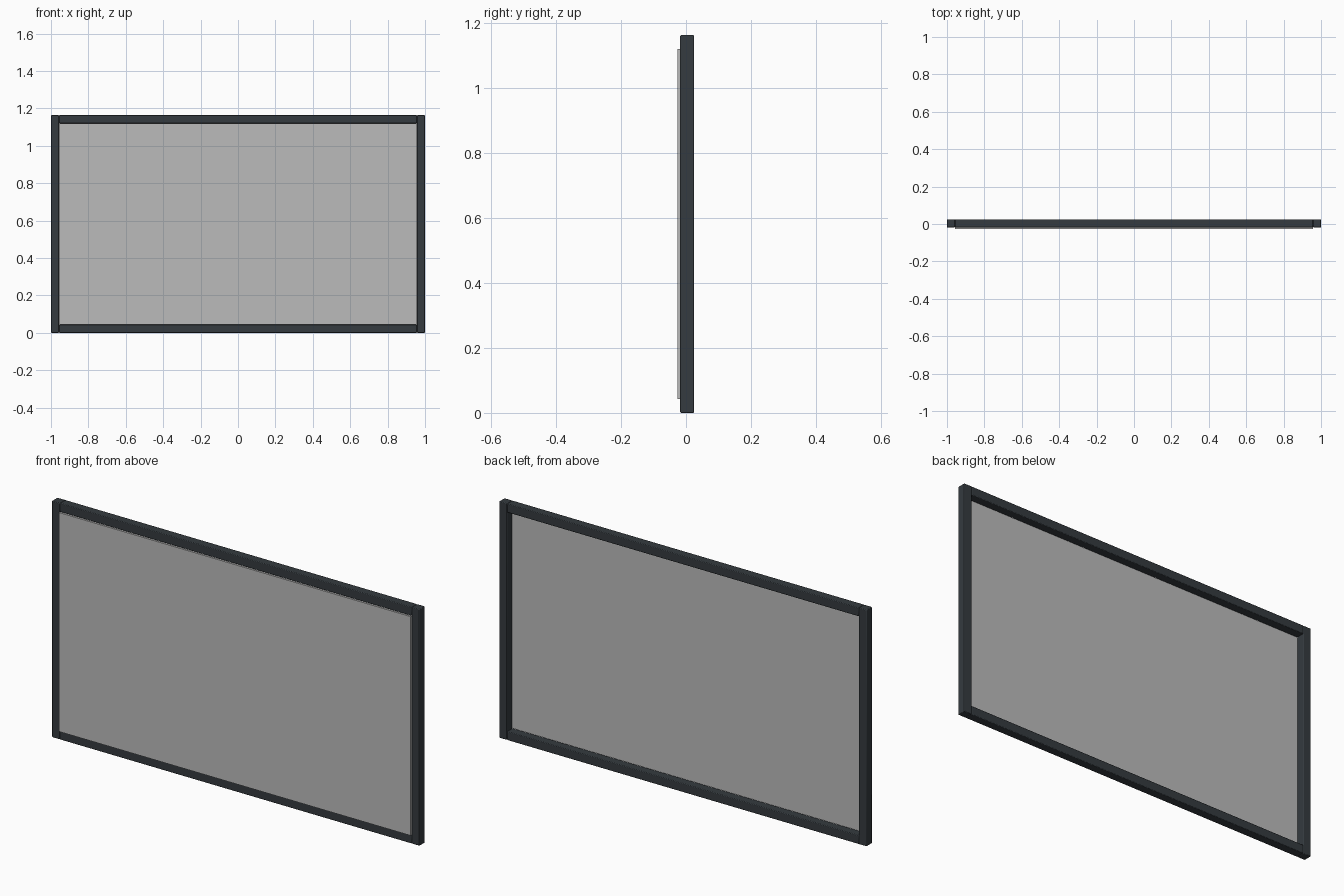
import bpy

if "Cube" in bpy.data.objects:
    bpy.data.objects.remove(bpy.data.objects["Cube"])

W, H, T = 2.0, 1.163, 0.043        # overall width, height, bar width
Y0, Y1 = -0.018, 0.025             # frame front and back


def material(name, colour):
    m = bpy.data.materials.new(name)
    m.diffuse_color = colour
    m.use_nodes = True
    m.node_tree.nodes["Principled BSDF"].inputs["Base Color"].default_value = m.diffuse_color
    return m


def box(name, lo, hi, mat, bevel=0.0):
    size = [b - a for a, b in zip(lo, hi)]
    bpy.ops.mesh.primitive_cube_add(
        size=1, location=[(a + b) / 2 for a, b in zip(lo, hi)])
    ob = bpy.context.object
    ob.name = name
    ob.scale = size
    bpy.ops.object.transform_apply(location=False, rotation=False, scale=True)
    ob.data.materials.append(mat)
    if bevel:
        mod = ob.modifiers.new("Bevel", 'BEVEL')
        mod.width = bevel
        mod.segments = 2
        bpy.ops.object.shade_smooth_by_angle()
    return ob


dark = material("dark_metal", (0.035, 0.043, 0.05, 1))
glass = material("clear_panel", (0.5, 0.5, 0.5, 0.4))

# full-height side bars
for side, x in (("left", -W / 2), ("right", W / 2 - T)):
    box(side + "_post", (x, Y0, 0), (x + T, Y1, H), dark, 0.003)

# rails fitted between the side bars
for side, z in (("bottom", 0), ("top", H - T)):
    box(side + "_rail", (-W / 2 + T, Y0, z), (W / 2 - T, Y1, z + T), dark, 0.003)

# thin panel standing slightly proud of the frame front
box("panel", (-W / 2 + T, -0.026, T), (W / 2 - T, -0.016, H - T), glass)
